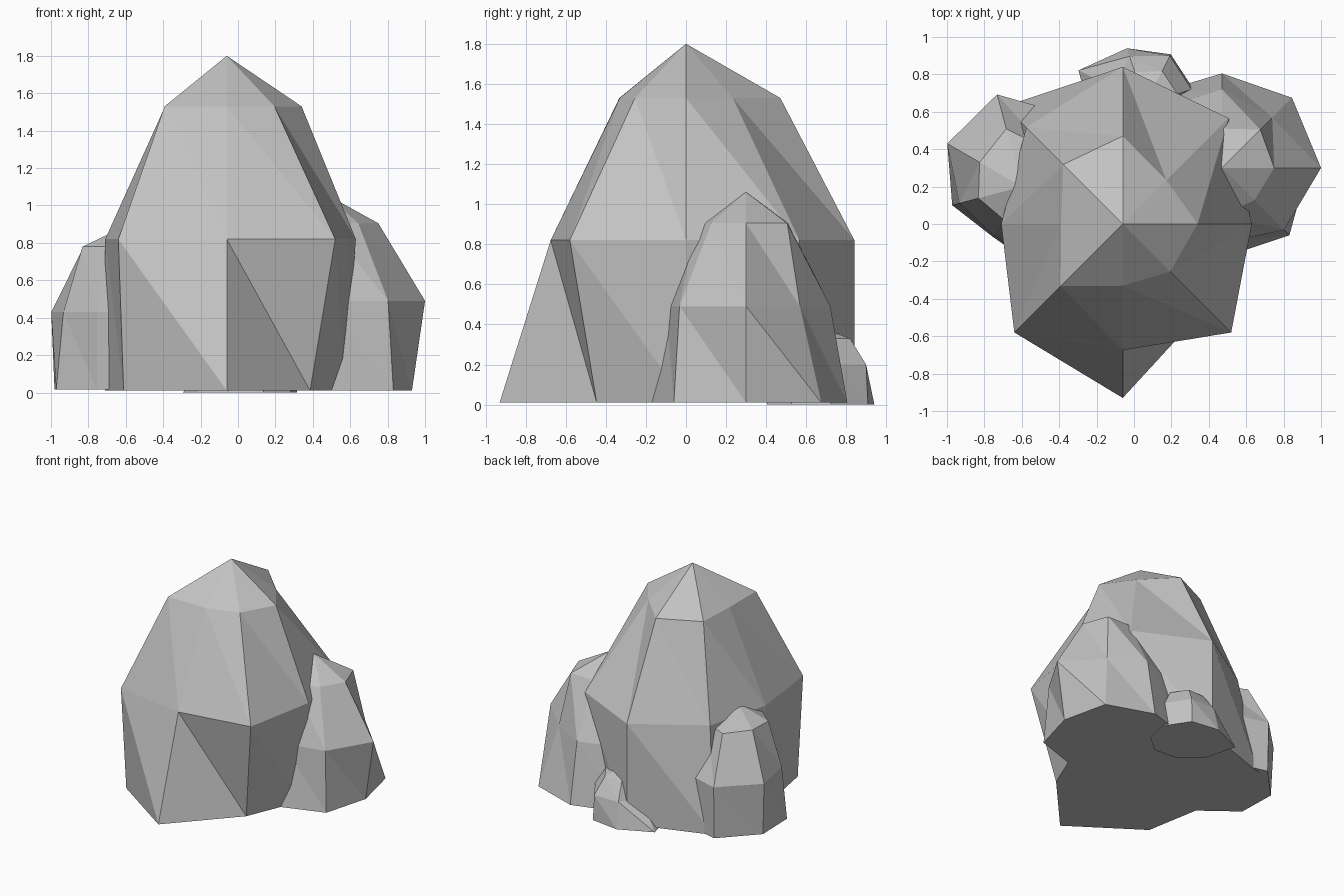
import bpy, bmesh
from math import cos, sin, radians

cube = bpy.data.objects.get("Cube")
if cube:
    bpy.data.objects.remove(cube)

stone = bpy.data.materials.new("grey stone")
stone.use_nodes = True
GREY = (0.54, 0.54, 0.54, 1)
stone.diffuse_color = GREY
stone.node_tree.nodes["Principled BSDF"].inputs["Base Color"].default_value = GREY


def boulder(name, centre, top, turn, rings):
    """Faceted eight-sided stone: peak plus rings of (height, radii), top down."""
    bm = bmesh.new()
    cx, cy = centre
    peak = bm.verts.new((cx, cy, top))
    loops = []
    for z, radii in rings:
        step = 360 / len(radii)
        loops.append([
            bm.verts.new((cx + r * cos(radians(turn + i * step)),
                          cy + r * sin(radians(turn + i * step)), z))
            for i, r in enumerate(radii)])
    n = len(loops[0])
    for i in range(n):
        j = (i + 1) % n
        bm.faces.new((peak, loops[0][i], loops[0][j]))
        # Each side panel is split along the same diagonal
        for up, low in zip(loops, loops[1:]):
            bm.faces.new((up[i], low[i], low[j]))
            bm.faces.new((up[i], low[j], up[j]))
    bm.faces.new(loops[-1][::-1])
    bmesh.ops.recalc_face_normals(bm, faces=bm.faces[:])
    mesh = bpy.data.meshes.new(name)
    bm.to_mesh(mesh)
    bm.free()
    mesh.materials.append(stone)
    obj = bpy.data.objects.new(name, mesh)
    bpy.context.collection.objects.link(obj)
    return obj


# Tall central stone
boulder("main_boulder", (-0.06, 0), 1.8, 0, [
    (1.53, (.40, .33, .47, .45, .33, .47, .33, .36)),
    (0.82, (.69, .80, .84, .73, .65, .82, .675, .82)),
    (0.01, (.63, .72, .84, .89, .65, .78, .93, .63))])

# Medium stone on the left side
boulder("left_boulder", (.47, .30), 1.06, 0, [
    (.905, (.28, .29, .21, .26, .25, .25, .25, .245)),
    (.49, (.53, .38, .42, .45, .45, .45, .40, .47)),
    (.01, (.46, .53, .505, .55, .50, .45, .48, .51))])

# Smaller stone on the right side
boulder("right_boulder", (-.60, .20), .89, 15, [
    (.78, (.22, .24, .32, .26, .24, .20, .24, .20)),
    (.43, (.40, .45, .51, .46, .345, .30, .47, .35)),
    (.015, (.40, .45, .50, .44, .385, .31, .48, .35))])

# Little stone at the back
boulder("back_boulder", (.06, .64), .40, 18, [
    (.33, (.18, .20, .18, .10, .10, .10, .10, .12)),
    (.20, (.26, .29, .27, .19, .18, .18, .18, .20)),
    (0, (.27, .30, .315, .40, .30, .25, .25, .25))])
